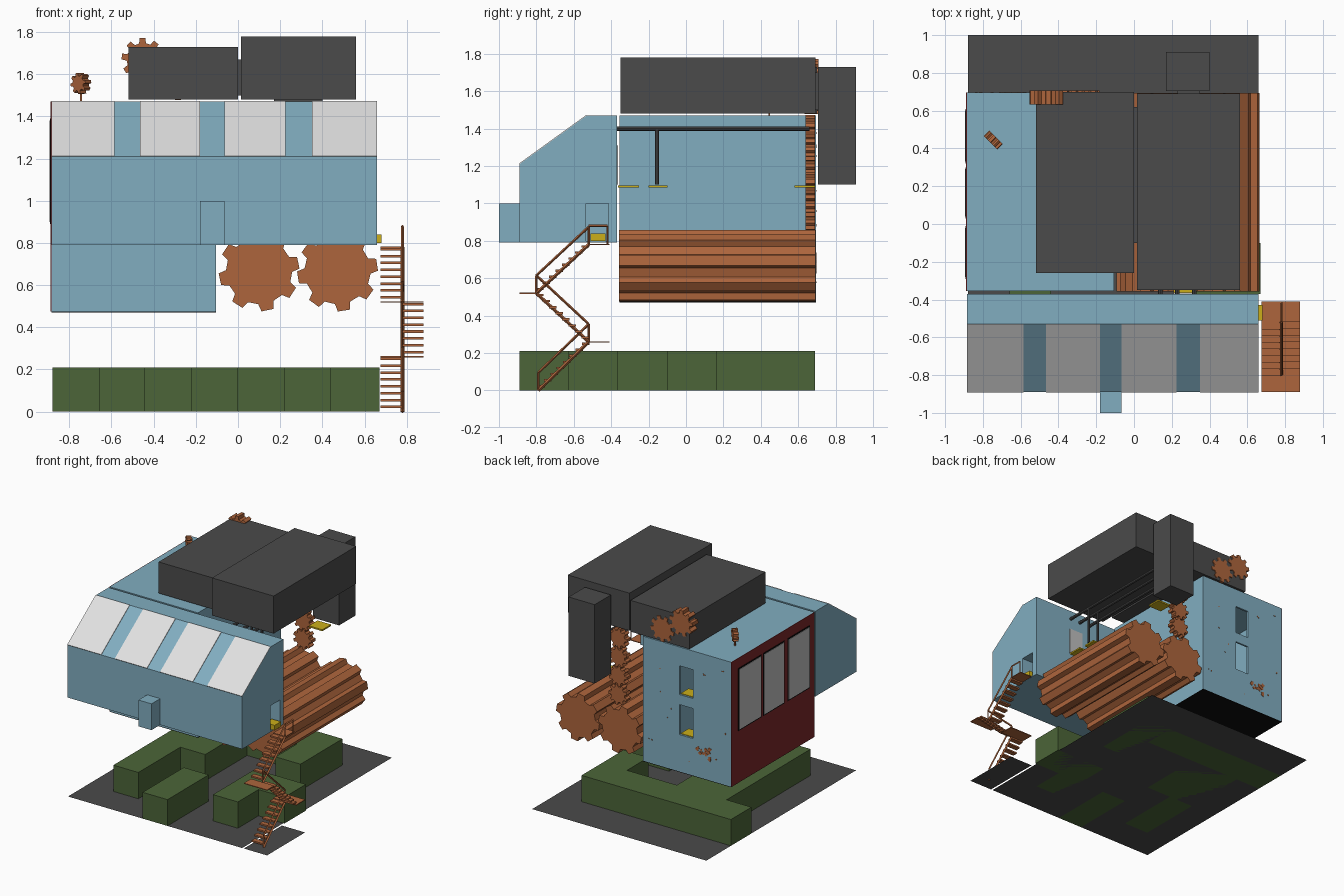
import bpy, bmesh, math, random
from mathutils import Vector, Matrix

if "Cube" in bpy.data.objects:
    bpy.data.objects.remove(bpy.data.objects["Cube"])

random.seed(4)

def mat(name, r, g, b):
    m = bpy.data.materials.new(name)
    m.diffuse_color = (r, g, b, 1)
    m.use_nodes = True
    m.node_tree.nodes["Principled BSDF"].inputs["Base Color"].default_value = m.diffuse_color
    return m

BLUE = mat("faded blue", .22, .42, .53)
WHITE = mat("pale grey", .76, .76, .76)
GLASS = mat("window grey", .52, .52, .52)
DARK = mat("dark grey", .07, .07, .07)
BLACK = mat("black", .004, .004, .004)
RUST = mat("rust orange", .42, .13, .045)
GREEN = mat("hedge green", .072, .13, .04)
RED = mat("dark red", .2, .02, .022)
YELLOW = mat("yellow", .6, .43, .01)

def make(name, bm, m):
    bmesh.ops.recalc_face_normals(bm, faces=bm.faces)
    me = bpy.data.meshes.new(name)
    bm.to_mesh(me)
    bm.free()
    me.materials.append(m)
    ob = bpy.data.objects.new(name, me)
    bpy.context.collection.objects.link(ob)
    return ob

def add_box(bm, x0, x1, y0, y1, z0, z1):
    mx = Matrix.Translation(((x0+x1)/2, (y0+y1)/2, (z0+z1)/2)) @ Matrix.Diagonal((x1-x0, y1-y0, z1-z0, 1))
    bmesh.ops.create_cube(bm, size=1, matrix=mx)

def boxes(name, m, *items):
    bm = bmesh.new()
    for it in items:
        add_box(bm, *it)
    return make(name, bm, m)

def extrude(bm, pts, vec):
    f = bm.faces.new([bm.verts.new(p) for p in pts])
    r = bmesh.ops.extrude_face_region(bm, geom=[f], use_keep_orig=True)
    bmesh.ops.translate(bm, vec=vec, verts=[v for v in r["geom"] if isinstance(v, bmesh.types.BMVert)])

def gear(name, center, radius, root, depth, teeth, phase=0, turn=0):
    """Toothed wheel in the xz plane, extruded along y, then turned about z."""
    pts = []
    step = 2*math.pi/teeth
    for i in range(teeth):
        a = math.radians(phase) + i*step
        for off, r in ((-.30, root), (-.19, radius), (.19, radius), (.30, root)):
            t = a + off*step
            pts.append((r*math.cos(t), -depth/2, r*math.sin(t)))
    bm = bmesh.new()
    extrude(bm, pts, (0, depth, 0))
    bm.transform(Matrix.Translation(center) @ Matrix.Rotation(math.radians(turn), 4, 'Z'))
    return make(name, bm, RUST)

def rod(bm, a, b, r, n=4):
    a, b = Vector(a), Vector(b)
    d = b - a
    mx = Matrix.Translation((a+b)/2) @ d.to_track_quat('Z', 'Y').to_matrix().to_4x4()
    bmesh.ops.create_cone(bm, cap_ends=True, segments=n, radius1=r, radius2=r, depth=d.length, matrix=mx)

def cut(ob, *items):
    """Boolean-cut boxes out of an object and remove the cutters."""
    for it in items:
        c = boxes("cutter", BLUE, it)
        c.hide_render = True
        md = ob.modifiers.new("cut", 'BOOLEAN')
        md.operation, md.object, md.solver = 'DIFFERENCE', c, 'EXACT'
        bpy.context.view_layer.objects.active = ob
        bpy.ops.object.modifier_apply(modifier=md.name)
        bpy.data.objects.remove(c)

# Ground slabs
bm = bmesh.new()
for x0, x1, y0, y1 in ((-.88, .66, -.89, 1.0), (.675, .88, -.89, -.41)):
    bm.faces.new([bm.verts.new(p) for p in ((x0, y0, 0), (x1, y0, 0), (x1, y1, 0), (x0, y1, 0))])
make("ground_slab", bm, DARK)

# Hedge maze
H = .21
boxes("hedges", GREEN,
      (-.88, .22, .43, .69, 0, H), (.22, .44, .16, .69, 0, H),
      (-.66, -.22, -.10, .43, 0, H), (-.66, -.44, -.63, -.10, 0, H),
      (-.22, 0, -.89, -.37, 0, H), (.22, .44, -.63, -.10, 0, H),
      (.44, .67, -.37, -.10, 0, H))

# Left tower: hollow, with two openings in the back wall
tower = boxes("tower", BLUE, (-.885, -.105, -.355, .695, .475, 1.47))
cut(tower, (-.87, -.12, -.34, .68, .49, 1.455),
    (-.55, -.43, .6, .75, 1.09, 1.32), (-.55, -.43, .6, .75, .77, 1.01))
boxes("tower_underside", BLACK, (-.885, -.105, -.355, .695, .471, .475))
boxes("red_side_panel", RED, (-.889, -.885, -.355, .695, .475, 1.47))
spans = [(.33, .60), (.04, .29), (-.28, -.02)]
boxes("side_window_frames", BLACK, *[(-.892, -.888, a-.01, b+.01, .89, 1.39) for a, b in spans])
boxes("side_windows", GLASS, *[(-.895, -.891, a, b, .90, 1.38) for a, b in spans])
boxes("inner_ledges", YELLOW, (-.55, -.43, .58, .68, 1.085, 1.095), (-.55, -.43, .58, .68, .765, .775))

# Rust flakes on the back wall
bm = bmesh.new()
for i in range(34):
    if i < 22:
        x, z, r = random.gauss(-.67, .035), random.gauss(.69, .025), random.uniform(.006, .016)
    else:
        x, z, r = random.uniform(-.86, -.15), random.uniform(.52, 1.4), random.uniform(.003, .007)
    pts = [(x+r*random.uniform(.5, 1.3)*math.cos(k*math.pi/3), .694,
            z+r*random.uniform(.5, 1.3)*math.sin(k*math.pi/3)) for k in range(6)]
    extrude(bm, pts, (0, .004, 0))
make("rust_flakes", bm, RUST)

# Front hall with sloped roof and door recess
bm = bmesh.new()
prof = [(-.89, .79), (-.89, 1.21), (-.53, 1.47), (-.37, 1.47), (-.37, .79)]
extrude(bm, [(-.885, y, z) for y, z in prof], (1.545, 0, 0))
hall = make("front_hall", bm, BLUE)
cut(hall, (.54, .70, -.535, -.415, .80, 1.0))
boxes("front_bay", BLUE, (-.18, -.065, -1.0, -.89, .79, 1.0))
bm = bmesh.new()
for x0, x1 in ((-.885, -.585), (-.465, -.18), (-.065, .225), (.35, .66)):
    extrude(bm, [(x0, -.89, 1.21), (x1, -.89, 1.21), (x1, -.53, 1.47), (x0, -.53, 1.47)], (0, -.0025, .0035))
make("roof_panels", bm, WHITE)
boxes("hall_rear_door", GLASS, (.21, .33, -.37, -.363, 1.10, 1.31))
boxes("ledges", YELLOW, (.21, .33, -.363, -.25, 1.085, 1.097),
      (.20, .32, -.20, -.10, 1.085, 1.097), (.22, .34, .58, .69, 1.085, 1.097))
boxes("door_step", YELLOW, (.60, .68, -.51, -.43, .80, .84))

# Big drums shaped like long gears
gear("large_gear_left", (.10, .168, .667), .192, .157, 1.05, 8, -78)
gear("large_gear_right", (.472, .168, .667), .192, .157, 1.05, 8, -81)

# Thin gear column and the small loose gears
for i in range(4):
    gear("column_gear_%d" % (i+1), (.12, .665, .94+.15*i), .082, .062, .05, 9, 20*i)
gear("duct_gear_high", (-.45, .67, 1.67), .103, .078, .075, 9, 12)
gear("duct_gear_low", (-.285, .67, 1.58), .103, .078, .075, 9, 30)
gear("roof_gear", (-.745, .445, 1.557), .05, .036, .04, 8, 10, -45)
boxes("roof_gear_stem", RUST, (-.75, -.74, .44, .45, 1.47, 1.53))

# Overhead ducts and hanging chute
boxes("left_duct", DARK, (-.52, 0, -.26, .70, 1.48, 1.73))
boxes("right_duct", DARK, (.015, .56, -.35, .692, 1.48, 1.78))
boxes("duct_joint", DARK, (0, .015, -.10, .62, 1.50, 1.67))
boxes("chute", DARK, (.17, .40, .705, .91, 1.10, 1.73), (.23, .35, .68, .71, 1.5, 1.7))

# Pipes under the ducts
bm = bmesh.new()
for x in (.14, .23, .32):
    rod(bm, (x, -.37, 1.40), (x, .66, 1.40), .012, 8)
for x in (.23, .32):
    rod(bm, (x, -.155, 1.40), (x, -.155, 1.10), .010, 8)
make("pipes", bm, DARK)

# Zigzag stairs: treads, landings and rails
bm = bmesh.new()
flights = [(.675, .78, -.79, -.52, .0, .26), (.78, .88, -.52, -.80, .26, .52), (.675, .78, -.80, -.52, .52, .78)]
for x0, x1, ya, yb, za, zb in flights:
    for i in range(8):
        t = (i+.5)/8
        y, z = ya+(yb-ya)*t, za+(zb-za)*(i+.7)/8
        add_box(bm, x0, x1, y-.02, y+.02, z-.006, z+.006)
    for x in (.78,):
        rod(bm, (x, ya, za), (x, yb, zb), .009)
        rod(bm, (x, ya, za+.095), (x, yb, zb+.095), .007)
        for y, z in ((ya, za), (yb, zb)):
            rod(bm, (x, y, z), (x, y, z+.095), .006)
rod(bm, (.78, -.52, .88), (.78, -.42, .88), .007)
rod(bm, (.78, -.42, .78), (.78, -.42, .88), .006)
for x1, y0, y1, z in ((.88, -.52, -.41, .26), (.88, -.89, -.80, .52), (.785, -.52, -.41, .78)):
    add_box(bm, .675, x1, y0, y1, z-.003, z+.003)
make("stairs", bm, RUST)
